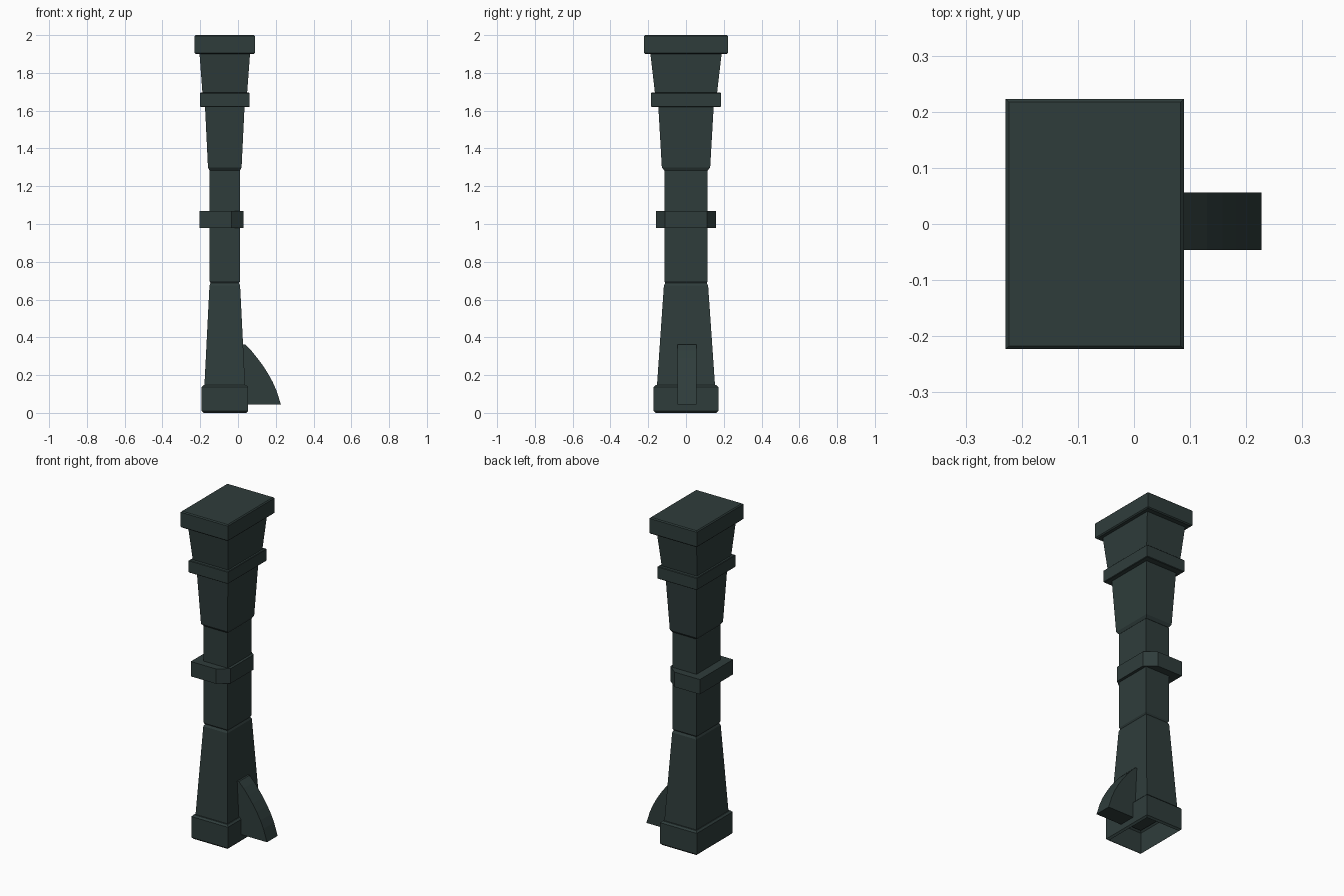
import bpy, bmesh

cube = bpy.data.objects.get("Cube")
if cube:
    bpy.data.objects.remove(cube, do_unlink=True)

slate = bpy.data.materials.new("dark slate green")
slate.use_nodes = True
COLOUR = (0.028, 0.046, 0.044, 1)
slate.diffuse_color = COLOUR
slate.node_tree.nodes["Principled BSDF"].inputs["Base Color"].default_value = COLOUR

AXIS_X = -0.07  # centre line of the column


def finish(name, bm):
    bmesh.ops.recalc_face_normals(bm, faces=bm.faces)
    mesh = bpy.data.meshes.new(name)
    bm.to_mesh(mesh)
    bm.free()
    mesh.materials.append(slate)
    obj = bpy.data.objects.new(name, mesh)
    bpy.context.collection.objects.link(obj)
    return obj


def loft(name, rings, open_bottom=False):
    """Rectangular rings (z, half width, half depth) joined upwards."""
    bm = bmesh.new()
    loops = [[bm.verts.new((AXIS_X + sx * hx, sy * hy, z))
              for sx, sy in ((-1, -1), (1, -1), (1, 1), (-1, 1))]
             for z, hx, hy in rings]
    for low, high in zip(loops, loops[1:]):
        for i in range(4):
            j = (i + 1) % 4
            bm.faces.new((low[i], low[j], high[j], high[i]))
    bm.faces.new(loops[-1])
    if not open_bottom:
        bm.faces.new(loops[0][::-1])
    return finish(name, bm)


def block(z0, z1, hx, hy, b):
    """Rings of a straight block with chamfered ends."""
    return [(z0, hx - b, hy - b), (z0 + b, hx, hy),
            (z1 - b, hx, hy), (z1, hx - b, hy - b)]


def prism(name, points, place, a, b):
    """Extrude an outline between the offsets a and b."""
    bm = bmesh.new()
    ends = [[bm.verts.new(place(p, q, off)) for p, q in points] for off in (a, b)]
    n = len(points)
    for i in range(n):
        j = (i + 1) % n
        bm.faces.new((ends[0][i], ends[0][j], ends[1][j], ends[1][i]))
    bm.faces.new(ends[0][::-1])
    bm.faces.new(ends[1])
    return finish(name, bm)


# Hollow foot and column sections
loft("foot", block(0, 0.147, 0.123, 0.172, 0.01), open_bottom=True)
loft("lower_shaft", [(0.14, 0.108, 0.154), (0.675, 0.081, 0.117), (0.69, 0.074, 0.108)])
loft("middle_shaft", [(0.685, 0.074, 0.108), (0.697, 0.081, 0.115),
                      (1.28, 0.081, 0.115), (1.29, 0.076, 0.11)])
loft("upper_shaft", [(1.283, 0.08, 0.115), (1.3, 0.089, 0.128), (1.63, 0.105, 0.147)])
loft("upper_collar", block(1.62, 1.695, 0.132, 0.185, 0.003))
loft("neck", [(1.69, 0.118, 0.164), (1.905, 0.134, 0.189)])
loft("cap", block(1.9, 2.0, 0.159, 0.223, 0.006))

# Middle strap with two clipped corners
half = [(-0.205, -0.16), (-0.035, -0.16), (0.028, -0.11)]
strap = half + [(x, -y) for x, y in reversed(half)]
prism("middle_strap", strap, lambda p, q, z: (p, q, z), 0.98, 1.07)

# Curved spur on the left side of the foot
spur = [(0, 0.045), (0.227, 0.045), (0.203, 0.12), (0.183, 0.165), (0.158, 0.21),
        (0.13, 0.253), (0.1, 0.293), (0.07, 0.33), (0.038, 0.362), (0, 0.362)]
prism("foot_spur", spur, lambda p, q, y: (p, y, q), -0.046, 0.056)
